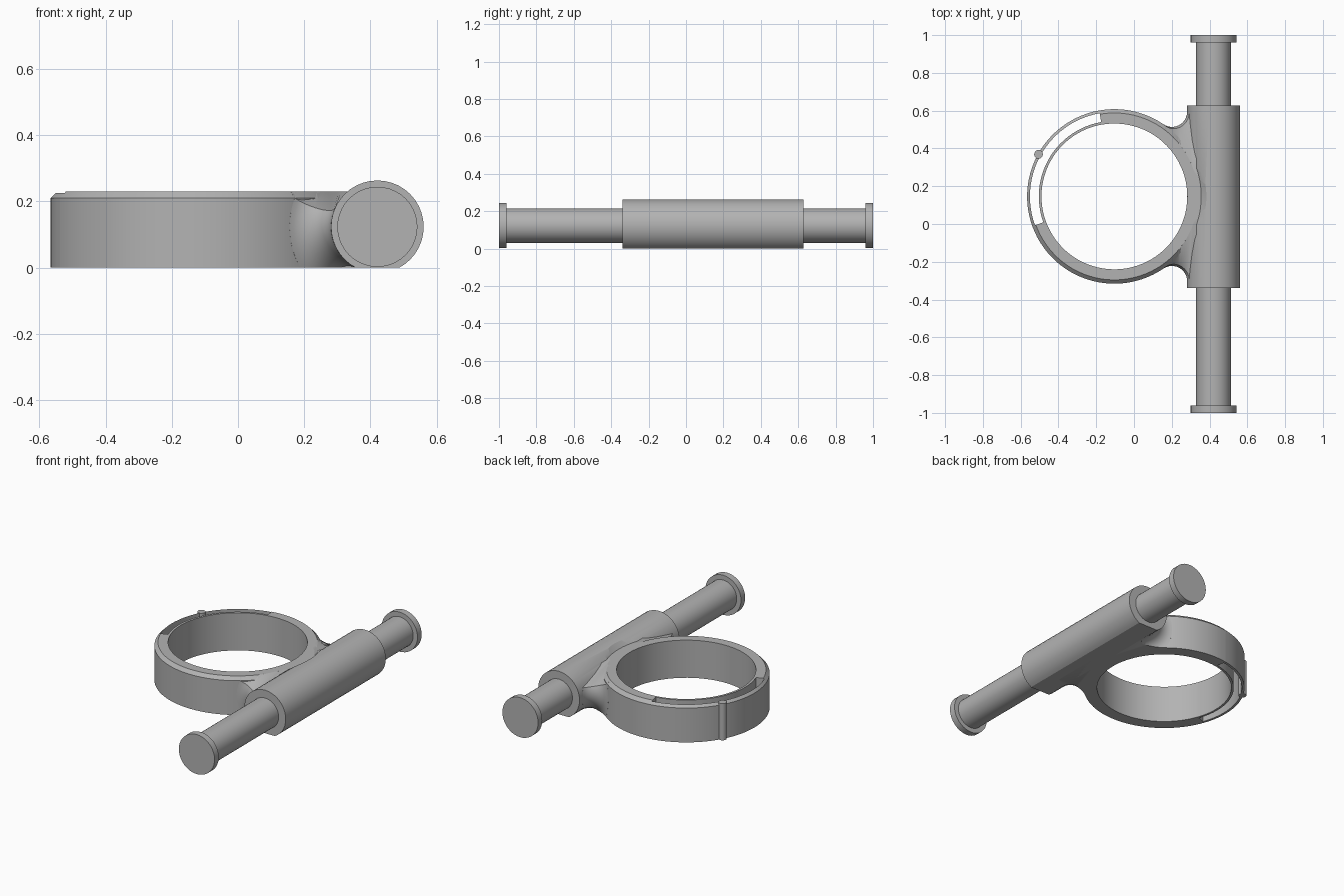
import bpy, bmesh
from math import sin, cos, pi, radians, sqrt, atan2
from mathutils import Vector

old = bpy.data.objects.get("Cube")
if old:
    bpy.data.objects.remove(old, do_unlink=True)

grey = bpy.data.materials.new("plain grey")
grey.use_nodes = True
GREY = (0.45, 0.45, 0.45, 1)
grey.diffuse_color = GREY
grey.node_tree.nodes["Principled BSDF"].inputs["Base Color"].default_value = GREY

# Main dimensions
RX, RY = -0.104, 0.146                  # ring axis
BORE, OUTER, HEIGHT, CHAMFER = 0.386, 0.462, 0.23, 0.02
SLOT_IN, SLOT_OUT = 0.4, 0.447          # slot radii
TX, TZ, TUBE = 0.421, 0.123, 0.14       # sleeve axis and radius
FILLET = 0.08


def loft(name, rows, ring=False, floor=False):
    """Skin closed cross-sections; cap the ends unless the rows form a ring."""
    bm = bmesh.new()
    vs = [[bm.verts.new(p) for p in row] for row in rows]
    n = len(rows[0])
    pairs = list(zip(vs, vs[1:])) + ([(vs[-1], vs[0])] if ring else [])
    for a, b in pairs:
        for i in range(n):
            j = (i + 1) % n
            bm.faces.new((a[i], a[j], b[j], b[i]))
    if not ring:
        bm.faces.new(vs[0])
        bm.faces.new(vs[-1])
    if floor:                           # slice flat at ground level
        geom = bm.verts[:] + bm.edges[:] + bm.faces[:]
        bmesh.ops.bisect_plane(bm, geom=geom, plane_co=(0, 0, 0),
                               plane_no=(0, 0, 1), clear_inner=True)
        bmesh.ops.holes_fill(bm, edges=bm.edges[:], sides=0)
    bmesh.ops.recalc_face_normals(bm, faces=bm.faces[:])
    mesh = bpy.data.meshes.new(name)
    bm.to_mesh(mesh)
    bm.free()
    mesh.materials.append(grey)
    ob = bpy.data.objects.new(name, mesh)
    bpy.context.collection.objects.link(ob)
    return ob


def polar(r, a, z):
    return Vector((RX + r * cos(a), RY + r * sin(a), z))


def arc_wall(name, profile, start, end):
    """Sweep an (r, z) profile around the ring axis, in degrees."""
    steps = int((end - start) / 4)
    angles = [radians(start + (end - start) * i / steps) for i in range(steps + 1)]
    return loft(name, [[polar(r, a, z) for r, z in profile] for a in angles])


def rod(name, r, y0, y1, sides=40, floor=False):
    return loft(name, [[(TX + r * cos(2 * pi * i / sides), y,
                         TZ + r * sin(2 * pi * i / sides)) for i in range(sides)]
                       for y in (y0, y1)], floor=floor)


# Clamp ring: solid portion, plus two thin walls on either side of the slot
LOW = HEIGHT - CHAMFER
lip = HEIGHT - (SLOT_OUT - (OUTER - CHAMFER))
arc_wall("ring_body", [(BORE, 0), (OUTER, 0), (OUTER, LOW),
                       (OUTER - CHAMFER, HEIGHT), (BORE, HEIGHT)], -160, 100)
arc_wall("ring_inner_wall", [(BORE, 0), (SLOT_IN, 0), (SLOT_IN, HEIGHT),
                             (BORE, HEIGHT)], 100, 200)
arc_wall("ring_outer_wall", [(SLOT_OUT, 0), (OUTER, 0), (OUTER, LOW),
                             (SLOT_OUT, lip)], 100, 200)

# Small upright rib on the outer wall
centre = polar(0.459, radians(151), 0)
loft("ring_rib", [[centre + Vector((0.023 * cos(a), 0.023 * sin(a), z))
                   for a in [2 * pi * i / 20 for i in range(20)]]
                  for z in (0, lip)])

# Sleeve with a flat base, relieved above the ring by a cone
sleeve = rod("sleeve", TUBE, -0.34, 0.627, floor=True)
bm = bmesh.new()
bmesh.ops.create_cone(bm, cap_ends=True, segments=96, radius1=0.46,
                      radius2=0.51, depth=0.05)
bmesh.ops.translate(bm, verts=bm.verts[:], vec=(RX, RY, HEIGHT + 0.025))
mesh = bpy.data.meshes.new("relief_cutter")
bm.to_mesh(mesh)
bm.free()
mesh.materials.append(grey)
cutter = bpy.data.objects.new("relief_cutter", mesh)
cutter.hide_render = True
bpy.context.collection.objects.link(cutter)
cut = sleeve.modifiers.new("relief", 'BOOLEAN')
cut.operation, cut.solver, cut.object = 'DIFFERENCE', 'EXACT', cutter
bpy.context.view_layer.objects.active = sleeve
bpy.ops.object.modifier_apply(modifier=cut.name)
bpy.data.objects.remove(cutter, do_unlink=True)

# Sliding rod with end caps
rod("rod", 0.092, -0.99, 0.99)
rod("front_cap", 0.121, -1, -0.96)
rod("back_cap", 0.121, 0.96, 1)


def web_rows():
    """Rolling-ball blend between the ring and the sleeve."""
    rows, arc_n, t_n = [], 12, 18
    low, top = radians(-62), radians(23.3)
    reach = TUBE + FILLET

    def backing(a, y, z_ring, z_tube):  # hidden points inside the parts
        return [Vector((TX, y, z_tube)), Vector((TX, RY, z_tube)),
                polar(0.42, 0, z_ring), polar(0.42, a / 2, z_ring),
                polar(0.42, a, z_ring)]

    for k in range(t_n + 1):
        t = low + (top - low) * k / t_n
        x, z = TX - reach * cos(t), TZ + reach * sin(t)
        y = RY + sqrt((OUTER + FILLET) ** 2 - (x - RX) ** 2)
        c = Vector((x, y, z))
        to_ring = Vector((RX - x, RY - y, 0)).normalized()
        to_tube = Vector((TX - x, 0, TZ - z)).normalized()
        a = atan2(y - RY, x - RX)
        arc = [c + FILLET * to_ring.slerp(to_tube, i / arc_n)
               for i in range(arc_n + 1)]
        rows.append(arc + backing(a, y - 0.03, z, arc[-1].z))
    # Fade the blend up into the ring's top edge
    end = radians(20)
    rim = [polar(OUTER - CHAMFER, a + (end - a) * i / arc_n, HEIGHT)
           for i in range(arc_n + 1)]
    rows.append(rim + backing(a, y - 0.03, HEIGHT, HEIGHT))
    return rows


for name, side in (("back_web", 1), ("front_web", -1)):
    loft(name, [[(p.x, RY + side * (p.y - RY), p.z) for p in row]
                for row in web_rows()], floor=True)

# Smooth curved faces, keeping hard edges
bpy.ops.object.select_all(action='DESELECT')
for ob in bpy.context.collection.objects:
    if ob.type == 'MESH' and grey.name in ob.data.materials:
        ob.select_set(True)
        bpy.context.view_layer.objects.active = ob
bpy.ops.object.shade_smooth_by_angle(angle=radians(30))
